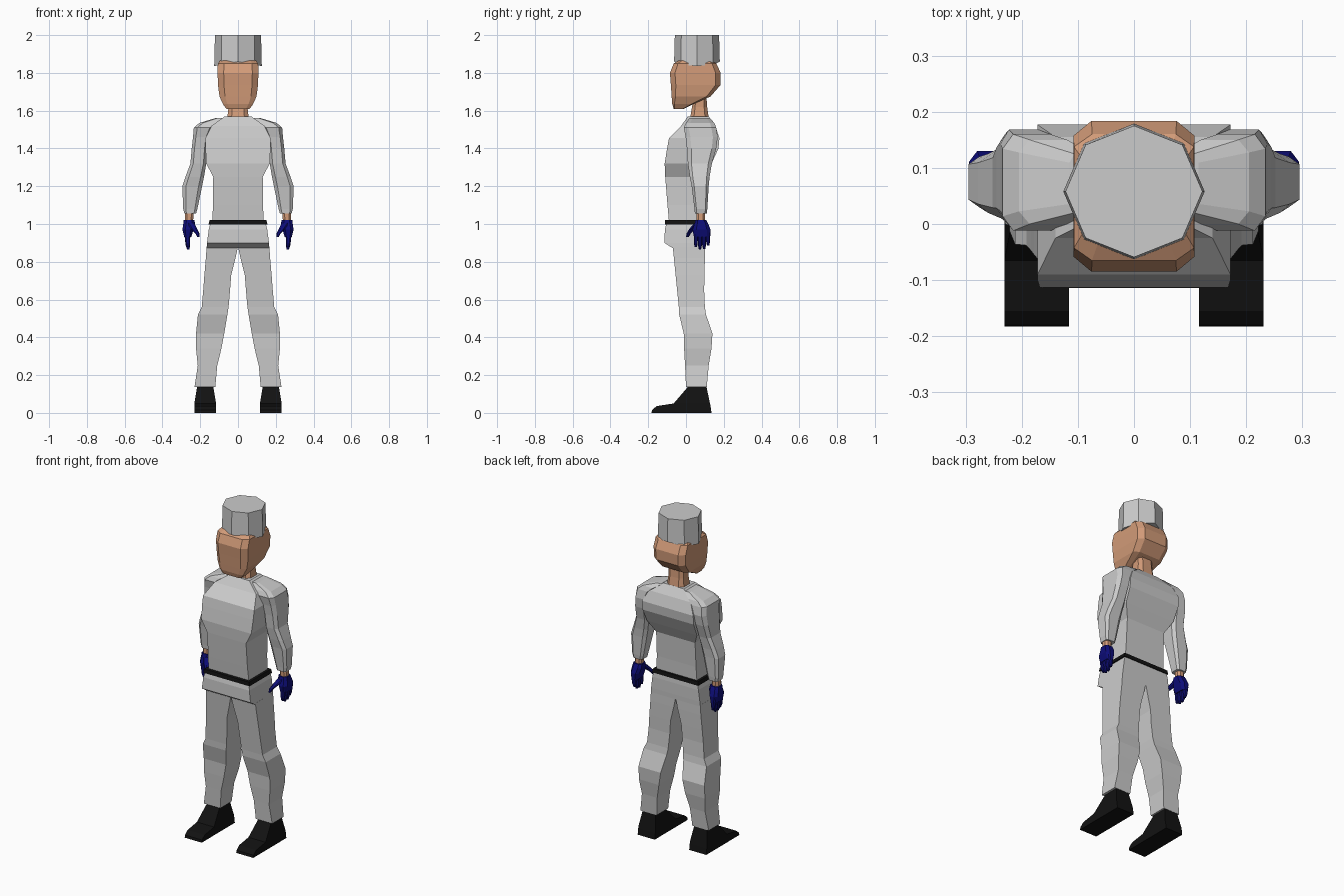
import bpy, bmesh, math


def material(name, rgb):
    m = bpy.data.materials.new(name)
    m.diffuse_color = (*rgb, 1)
    return m


CLOTH = material("pale grey cloth", (0.60, 0.60, 0.60))
SKIN = material("skin", (0.65, 0.33, 0.19))
BLACK = material("black leather", (0.006, 0.006, 0.006))
NAVY = material("navy glove", (0.004, 0.004, 0.19))


def ring(z, x0, x1, y0, y1, c):
    """Box outline at height z; c cuts the corners as a fraction of (x, y) size."""
    if not c:
        return [(x0, y0, z), (x1, y0, z), (x1, y1, z), (x0, y1, z)]
    a, b = (x1 - x0) * c[0], (y1 - y0) * c[1]
    return [(x0 + a, y0, z), (x1 - a, y0, z), (x1, y0 + b, z), (x1, y1 - b, z),
            (x1 - a, y1, z), (x0 + a, y1, z), (x0, y1 - b, z), (x0, y0 + b, z)]


def add_loft(bm, rings):
    loops = [[bm.verts.new(p) for p in r] for r in rings]
    n = len(loops[0])
    for lo, hi in zip(loops, loops[1:]):
        for i in range(n):
            j = (i + 1) % n
            bm.faces.new((lo[i], lo[j], hi[j], hi[i]))
    bm.faces.new(loops[0])
    bm.faces.new(loops[-1])


def make(name, mat, lofts, mirror=False):
    bm = bmesh.new()
    for rings in lofts:
        add_loft(bm, rings)
    bmesh.ops.recalc_face_normals(bm, faces=bm.faces)
    me = bpy.data.meshes.new(name)
    bm.to_mesh(me)
    bm.free()
    me.materials.append(mat)
    ob = bpy.data.objects.new(name, me)
    bpy.context.collection.objects.link(ob)
    if mirror:
        ob.modifiers.new("mirror", 'MIRROR').use_mirror_merge = False
    return ob


def boxes(rows, c=None):
    return [ring(*r, c) for r in rows]


def centred(rows, c=None):
    return [ring(z, -x, x, y0, y1, c) for z, x, y0, y1 in rows]


# Hat: eight-sided, lower edge dips at the sides
def hat_ring(r, z, dip):
    return [(r * math.cos(a), 0.058 + 0.96 * r * math.sin(a), z - dip * abs(math.cos(a)))
            for a in (math.tau * i / 8 for i in range(8))]


make("hat", CLOTH, [[hat_ring(0.126, 1.86, 0.024), hat_ring(0.122, 2.0, 0)]])

# Head and neck
make("head", SKIN, [centred([
    (1.61, 0.062, -0.065, -0.01), (1.635, 0.08, -0.073, 0.04),
    (1.675, 0.098, -0.076, 0.13), (1.735, 0.106, -0.08, 0.182),
    (1.80, 0.108, -0.085, 0.184), (1.85, 0.107, -0.065, 0.16),
    (1.87, 0.09, -0.03, 0.13)], (0.15, 0.1))])
make("neck", SKIN, [centred([
    (1.55, 0.058, 0.02, 0.122), (1.62, 0.05, 0.032, 0.112),
    (1.72, 0.05, 0.045, 0.105)], (0.2, 0.2))])

# Jacket body
make("jacket", CLOTH, [centred([
    (1.01, 0.137, -0.09, 0.09), (1.10, 0.132, -0.098, 0.092),
    (1.25, 0.131, -0.11, 0.10), (1.32, 0.168, -0.113, 0.135),
    (1.40, 0.172, -0.10, 0.172), (1.455, 0.172, -0.09, 0.177),
    (1.52, 0.14, -0.025, 0.155), (1.57, 0.07, 0.01, 0.12)])])

# Sleeves with shoulder caps
make("sleeve", CLOTH, [boxes([
    (1.055, 0.222, 0.284, 0.047, 0.11), (1.08, 0.215, 0.29, 0.045, 0.113),
    (1.20, 0.19, 0.295, 0.03, 0.12), (1.25, 0.18, 0.278, 0.02, 0.125),
    (1.32, 0.168, 0.252, 0.01, 0.137), (1.40, 0.162, 0.245, 0.005, 0.16),
    (1.46, 0.155, 0.238, -0.002, 0.168), (1.51, 0.13, 0.234, -0.012, 0.16),
    (1.535, 0.10, 0.205, 0.0, 0.15), (1.562, 0.065, 0.115, 0.02, 0.125)],
    (0.18, 0.15))], True)

# Wrists
make("wrist", SKIN, [boxes([
    (1.00, 0.238, 0.282, 0.055, 0.10), (1.07, 0.235, 0.28, 0.055, 0.10)],
    (0.25, 0.25))], True)

# Gloves: palm, four fingers and a thumb
fingers = []
for y, tip in ((0.052, 0.878), (0.074, 0.866), (0.096, 0.868), (0.117, 0.885)):
    fingers.append(boxes([
        (tip, 0.257, 0.270, y - 0.006, y + 0.006),
        (tip + 0.02, 0.254, 0.277, y - 0.010, y + 0.010),
        (0.955, 0.252, 0.285, y - 0.011, y + 0.011)], (0.25, 0.25)))
palm = boxes([
    (0.93, 0.247, 0.284, 0.042, 0.128), (0.97, 0.236, 0.294, 0.035, 0.13),
    (1.00, 0.228, 0.29, 0.045, 0.118), (1.022, 0.23, 0.287, 0.05, 0.107)], (0.25, 0.2))
thumb = boxes([
    (0.93, 0.203, 0.215, 0.0, 0.014), (0.95, 0.204, 0.226, 0.003, 0.026),
    (0.975, 0.217, 0.25, 0.018, 0.05), (1.005, 0.232, 0.27, 0.045, 0.08)], (0.25, 0.25))
make("glove", NAVY, fingers + [palm, thumb], True)

# Belt
make("belt", BLACK, [centred([
    (0.997, 0.156, -0.112, 0.105), (1.02, 0.151, -0.110, 0.103)])])

# Trousers: hips and two legs
make("hips", CLOTH, [centred([
    (0.872, 0.166, -0.07, 0.10), (0.90, 0.164, -0.114, 0.101),
    (0.97, 0.155, -0.112, 0.102), (1.0, 0.148, -0.105, 0.10)])])
make("trouser_leg", CLOTH, [boxes([
    (0.138, 0.12, 0.23, 0.0, 0.11), (0.25, 0.11, 0.213, -0.005, 0.12),
    (0.34, 0.088, 0.222, -0.01, 0.135), (0.42, 0.073, 0.222, -0.012, 0.14),
    (0.52, 0.056, 0.212, -0.036, 0.106), (0.56, 0.05, 0.192, -0.038, 0.10),
    (0.65, 0.042, 0.184, -0.047, 0.096), (0.73, 0.036, 0.178, -0.055, 0.098),
    (0.82, 0.013, 0.17, -0.064, 0.10), (0.88, 0.0, 0.166, -0.07, 0.10)])], True)

# Shoes
make("shoe", BLACK, [boxes([
    (0.0, 0.116, 0.231, -0.183, 0.135), (0.015, 0.116, 0.231, -0.18, 0.133),
    (0.036, 0.116, 0.231, -0.155, 0.13), (0.05, 0.116, 0.231, -0.065, 0.127),
    (0.14, 0.131, 0.216, 0.012, 0.108)])], True)
